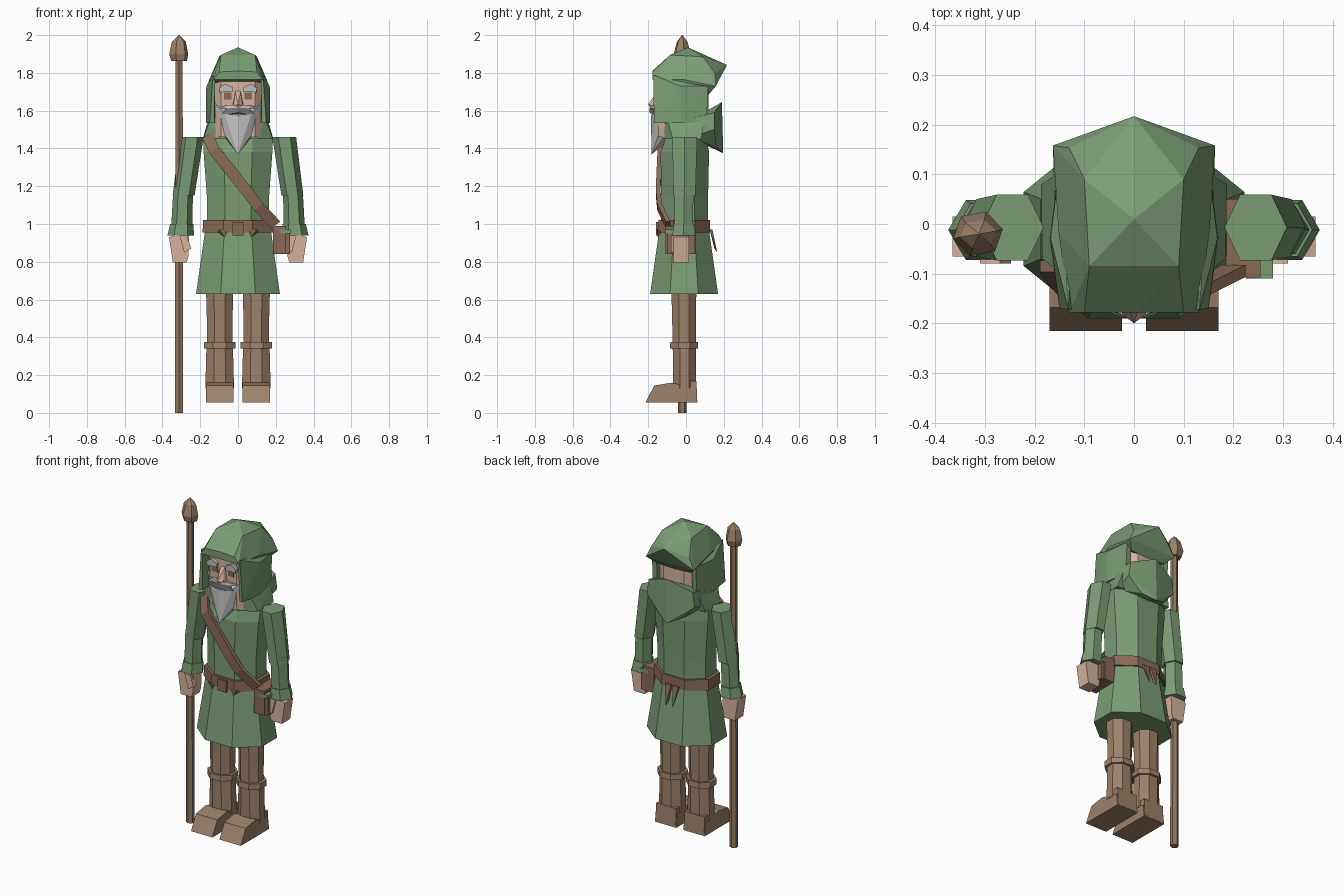
import bpy, bmesh, math
from mathutils import Vector


def mat(name, r, g, b):
    m = bpy.data.materials.new(name)
    m.diffuse_color = (r, g, b, 1)
    return m


GREEN = mat("green cloth", .195, .335, .175)
BROWN = mat("brown hide", .34, .225, .145)
LEATHER = mat("belt leather", .25, .145, .09)
WOOD = mat("staff wood", .29, .19, .115)
SKIN = mat("skin", .68, .45, .33)
BEARD = mat("beard grey", .58, .58, .58)
DARK = mat("moustache grey", .2, .2, .2)
BROW = mat("brow grey", .48, .52, .53)


def finish(name, bm, material):
    bmesh.ops.recalc_face_normals(bm, faces=bm.faces[:])
    me = bpy.data.meshes.new(name)
    bm.to_mesh(me)
    bm.free()
    me.materials.append(material)
    ob = bpy.data.objects.new(name, me)
    bpy.context.collection.objects.link(ob)
    return ob


def loft(name, rings, material, n=8, off=.5):
    """Stack of n-sided rings, each (cx, cy, z, half width, half depth)."""
    ang = [(i + off) * 2 * math.pi / n for i in range(n)]
    mx = max(abs(math.cos(a)) for a in ang)
    my = max(abs(math.sin(a)) for a in ang)
    bm = bmesh.new()
    vs = [[bm.verts.new((cx + rx * math.cos(a) / mx, cy + ry * math.sin(a) / my, z))
           for a in ang] for cx, cy, z, rx, ry in rings]
    for lo, hi in zip(vs, vs[1:]):
        for i in range(n):
            j = (i + 1) % n
            bm.faces.new((lo[i], lo[j], hi[j], hi[i]))
    bm.faces.new(vs[0][::-1])
    bm.faces.new(vs[-1])
    return finish(name, bm, material)


def hull(name, pts, material, sym=False):
    """Faceted solid around points; sym adds the points mirrored in x."""
    pts = list(pts) + ([(-x, y, z) for x, y, z in pts if x] if sym else [])
    bm = bmesh.new()
    for p in pts:
        bm.verts.new(p)
    res = bmesh.ops.convex_hull(bm, input=bm.verts[:])
    junk = {e for e in res["geom_interior"] + res["geom_unused"]
            if isinstance(e, bmesh.types.BMVert)}
    bmesh.ops.delete(bm, geom=list(junk), context='VERTS')
    bmesh.ops.dissolve_limit(bm, angle_limit=.02, verts=bm.verts[:], edges=bm.edges[:])
    return finish(name, bm, material)


def box(name, x0, x1, y0, y1, z0, z1, material):
    return hull(name, [(x, y, z) for x in (x0, x1) for y in (y0, y1) for z in (z0, z1)], material)


# tunic
loft("torso", [(0, -.008, .97, .165, .125), (0, -.008, 1.15, .165, .125),
               (0, -.006, 1.38, .182, .128), (0, 0, 1.45, .185, .11),
               (0, 0, 1.5, .12, .09)], GREEN)
loft("skirt", [(0, -.01, .63, .222, .18), (0, -.01, .98, .172, .13)], GREEN)
loft("belt", [(0, -.01, .955, .188, .138), (0, -.01, 1.02, .184, .136)], LEATHER)
box("belt_buckle", -.03, .03, -.158, -.14, .94, 1.01, LEATHER)
for s in (-1, 1):
    hull("belt_scallop", [(s * .06, -.145, .96), (s * .11, -.13, .96), (s * .07, -.15, .93),
                          (s * .06, -.155, .97), (s * .1, -.15, .97)], LEATHER)
    hull("belt_tail", [(s * .005, .125, .97), (s * .045, .125, .97), (s * .025, .165, .85),
                       (s * .005, .14, .97), (s * .045, .14, .97), (s * .015, .15, .87)], LEATHER)

# shoulder strap across the chest
path = [(-.165, -.085, 1.47), (-.125, -.138, 1.39), (.05, -.148, 1.17), (.11, -.14, 1.09), (.2, -.095, .995)]
side = Vector((.024, 0, .018))
for a, b in zip(path, path[1:]):
    hull("chest_strap", [tuple(Vector(p) + k * side + Vector((0, d, 0)))
                         for p in (a, b) for k in (-1, 1) for d in (-.012, .012)], LEATHER)

# hip pouch
box("pouch", .185, .255, -.108, .05, .84, .99, LEATHER)
box("pouch_lid", .225, .28, -.11, .05, .95, .97, GREEN)
box("pouch_side", .225, .275, -.1, .045, .84, .95, LEATHER)

for s, tag in ((-1, "right"), (1, "left")):
    # arms
    loft(tag + "_sleeve_upper", [(s * .288, -.008, 1.15, .058, .058),
                                 (s * .245, -.007, 1.46, .063, .066)], GREEN, 6, 0)
    loft(tag + "_sleeve_lower", [(s * .298, -.012, .98, .056, .048),
                                 (s * .29, -.01, 1.19, .052, .05)], GREEN, 6, 0)
    loft(tag + "_cuff", [(s * .303, -.012, .938, .071, .06),
                         (s * .298, -.012, 1.0, .061, .053)], GREEN, 6, 0)
    # mitten hands and thumbs
    hull(tag + "_hand", [(s * x, y, z) for x, z in ((.258, .94), (.335, .94), (.262, .83), (.272, .797),
                                                   (.345, .797), (.365, .93)) for y in (-.065, .015)], SKIN)
    hull(tag + "_thumb", [(s * x, y, z) for x, z in ((.27, .94), (.31, .94), (.248, .87), (.285, .85))
                          for y in (-.08, -.05)], SKIN)
    # legs
    c = s * .097
    loft(tag + "_thigh", [(c, -.01, .33, .066, .062), (c, -.01, .5, .068, .063),
                          (c, -.012, .68, .073, .067)], BROWN)
    loft(tag + "_boot_shaft", [(c, -.008, .13, .076, .06), (c, -.008, .36, .07, .06)], BROWN)
    loft(tag + "_boot_band", [(c, -.01, .34, .084, .075), (c, -.01, .375, .084, .073)], BROWN)
    # boots: wedge foot and raised heel
    hull(tag + "_foot", [(c + dx, y, z) for dx in (-.073, .073) for y, z in
                         ((-.215, .055), (-.168, .145), (-.075, .16), (.05, .13), (.06, .055))], BROWN)
    hull(tag + "_heel", [(c + dx, y, z) for dx in (-.068, .068) for y, z in
                         ((.02, .17), (.055, .17), (.06, .06), (.02, .06))], BROWN)
    # hood side flaps
    hull(tag + "_hood_flap", [(s * x, y, z) for x, y, z in (
        (.132, -.172, 1.79), (.122, -.172, 1.77), (.15, -.17, 1.535), (.125, -.165, 1.535),
        (.168, -.03, 1.73), (.17, -.03, 1.535), (.15, .118, 1.73), (.15, .108, 1.535),
        (.12, .118, 1.73), (.12, .105, 1.535))], GREEN)
    # eyes and brows
    box(tag + "_eye", *sorted((s * .035, s * .075)), -.149, -.142, 1.66, 1.695, LEATHER)
    hull(tag + "_brow", [(s * x, y, z) for x, z in ((.03, 1.7), (.03, 1.725), (.07, 1.742),
                                                   (.1, 1.72), (.098, 1.697)) for y in (-.165, -.14)], BROW)

# head and face
hull("head", [(x, y, z) for z in (1.46, 1.78) for x, y in
              ((.09, -.145), (.122, -.11), (.122, .08), (.07, .118))], SKIN, True)
hull("nose", [(.012, -.14, 1.71), (.012, -.16, 1.69), (.03, -.145, 1.62), (.026, -.18, 1.622),
              (0, -.2, 1.635), (0, -.185, 1.605)], SKIN, True)
hull("beard", [(.126, -.115, 1.635), (.075, -.165, 1.595), (.09, -.135, 1.5), (0, -.186, 1.575),
               (0, -.182, 1.368), (0, -.12, 1.42), (.126, -.07, 1.6), (.1, -.09, 1.5)], BEARD, True)
hull("moustache", [(0, -.192, 1.615), (0, -.192, 1.59), (.06, -.176, 1.612), (.085, -.165, 1.585),
                   (.05, -.178, 1.58), (.06, -.14, 1.6), (0, -.15, 1.6)], DARK, True)
hull("moustache_top", [(0, -.19, 1.628), (.06, -.17, 1.63), (.1, -.14, 1.617), (.06, -.172, 1.61),
                       (0, -.19, 1.612), (.06, -.13, 1.62)], BEARD, True)

# hood crown
hull("hood_crown", [(0, .01, 1.935), (.09, -.085, 1.895), (.1, .09, 1.885), (0, -.178, 1.81),
                    (.1, -.178, 1.805), (.13, -.178, 1.765), (.085, -.17, 1.775),
                    (.152, -.015, 1.765), (.13, .153, 1.8), (0, .217, 1.842),
                    (.163, .158, 1.73), (.12, .12, 1.69), (0, .115, 1.68)], GREEN, True)

# collar and cowl draped behind the neck
hull("collar", [(.185, -.07, 1.45), (.1, -.125, 1.45), (.145, -.1, 1.56), (.187, .08, 1.45),
                (.155, .1, 1.56), (.09, -.125, 1.48)], GREEN, True)
hull("cowl", [(.155, .03, 1.46), (.16, .04, 1.56), (.163, .15, 1.5), (.15, .15, 1.59), (0, .19, 1.645),
              (0, .197, 1.375), (.08, .16, 1.41), (0, .1, 1.42), (0, .11, 1.6)], GREEN, True)

# spear-like staff
loft("staff_shaft", [(-.312, -.02, 0, .022, .022), (-.312, -.02, 1.88, .019, .019)], WOOD, 6, .5)
loft("staff_head", [(-.312, -.02, 1.863, .042, .034), (-.314, -.02, 1.9, .05, .045),
                    (-.313, -.02, 1.965, .037, .028), (-.312, -.02, 2.0, .002, .002)], BROWN, 6, .2)
